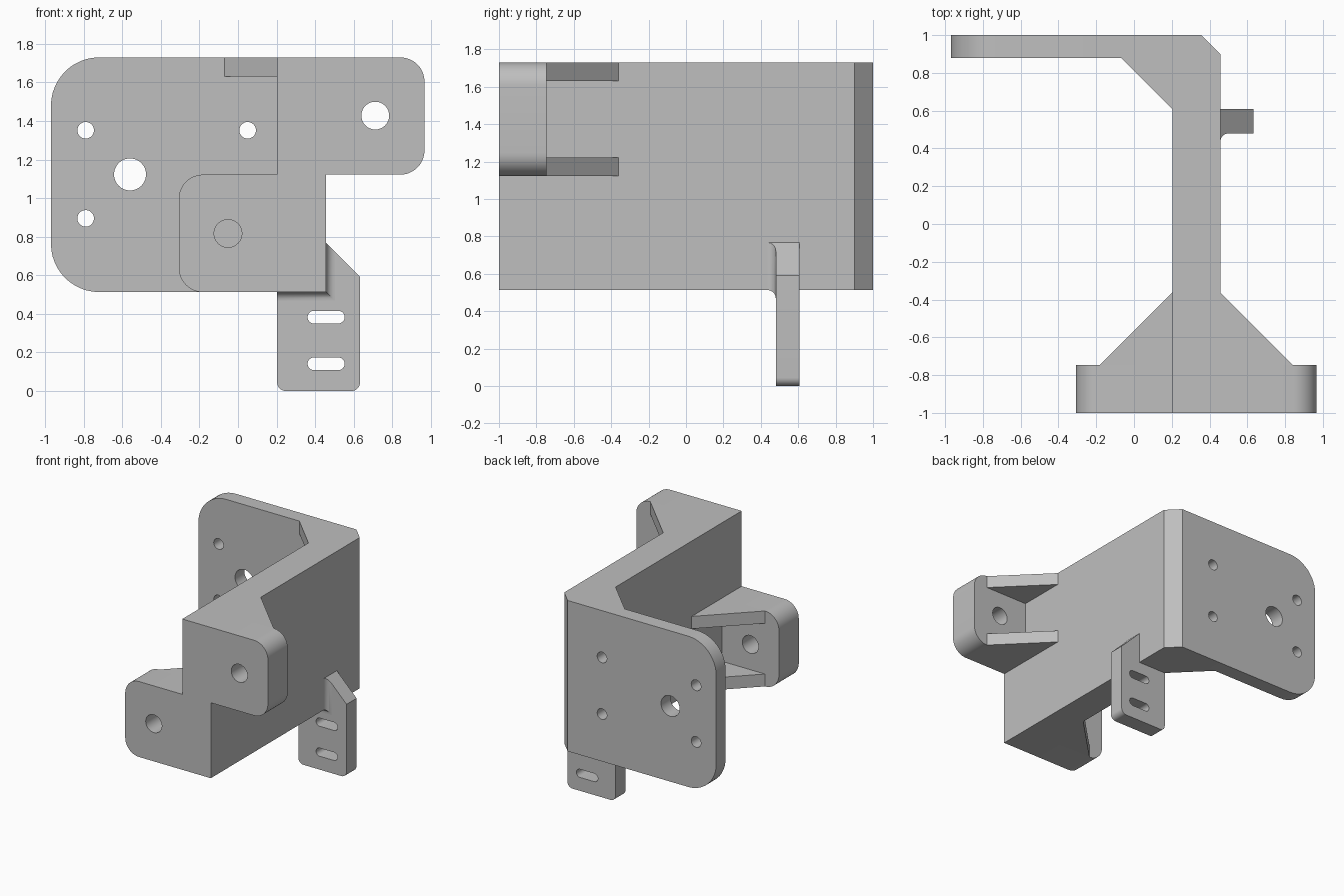
import bpy, bmesh, math
from mathutils import Vector

if "Cube" in bpy.data.objects:
    bpy.data.objects.remove(bpy.data.objects["Cube"])

grey = bpy.data.materials.new("plain grey")
grey.use_nodes = True
colour = (0.52, 0.52, 0.52, 1)
grey.diffuse_color = colour
grey.node_tree.nodes["Principled BSDF"].inputs["Base Color"].default_value = colour


def rounded(corners, steps=12):
    """Outline from (a, b, radius) corners; rounded corners are square ones."""
    pts = []
    for i, (a, b, r) in enumerate(corners):
        p = Vector((a, b))
        if not r:
            pts.append(p)
            continue
        u = (Vector(corners[i - 1][:2]) - p).normalized()
        v = (Vector(corners[(i + 1) % len(corners)][:2]) - p).normalized()
        centre = p + r * (u + v)
        for k in range(steps + 1):
            t = math.pi / 2 * k / steps
            q = centre - r * (v * math.cos(t) + u * math.sin(t))
            if not pts or (q - pts[-1]).length > 1e-5:
                pts.append(q)
    if (pts[0] - pts[-1]).length < 1e-5:
        pts.pop()
    return pts


def slot(a, b, half_w, r):
    return rounded([(a - half_w, b - r, r), (a + half_w, b - r, r),
                    (a + half_w, b + r, r), (a - half_w, b + r, r)])


def hole(a, b, r):
    return slot(a, b, r, r)


def finish(name, bm):
    bmesh.ops.remove_doubles(bm, verts=bm.verts, dist=1e-5)
    bmesh.ops.recalc_face_normals(bm, faces=bm.faces)
    mesh = bpy.data.meshes.new(name)
    bm.to_mesh(mesh)
    bm.free()
    mesh.materials.append(grey)
    obj = bpy.data.objects.new(name, mesh)
    bpy.context.collection.objects.link(obj)
    bpy.ops.object.select_all(action="DESELECT")
    obj.select_set(True)
    bpy.context.view_layer.objects.active = obj
    bpy.ops.object.shade_smooth_by_angle(angle=math.radians(30))
    return obj


def prism(name, outline, lo, hi, holes=(), upright=True):
    """Extrude an outline with holes along y (upright) or along z."""
    curve = bpy.data.curves.new(name + " profile", "CURVE")
    curve.dimensions = "2D"
    curve.fill_mode = "BOTH"
    curve.extrude = (hi - lo) / 2
    for loop in [outline, *holes]:
        spline = curve.splines.new("POLY")
        spline.points.add(len(loop) - 1)
        for point, p in zip(spline.points, loop):
            point.co = (p[0], p[1], 0, 1)
        spline.use_cyclic_u = True
    temp = bpy.data.objects.new(name + " profile", curve)
    bpy.context.collection.objects.link(temp)
    bpy.context.view_layer.update()
    source = bpy.data.meshes.new_from_object(
        temp.evaluated_get(bpy.context.evaluated_depsgraph_get()))
    bm = bmesh.new()
    bm.from_mesh(source)
    bpy.data.objects.remove(temp)
    bpy.data.curves.remove(curve)
    bpy.data.meshes.remove(source)
    for v in bm.verts:
        a, b, c = v.co
        c += (lo + hi) / 2
        v.co = (a, c, b) if upright else (a, b, c)
    return finish(name, bm)


LEFT, RIGHT = 0.203, 0.457          # web sides
BOTTOM, TOP, MID = 0.513, 1.73, 1.122
RIB = 0.1                           # gusset thickness

# central web with one chamfered rear edge
prism("web", [(LEFT, -1), (RIGHT, -1), (RIGHT, 0.9), (0.357, 1), (LEFT, 1)],
      BOTTOM, TOP, upright=False)

# large rear plate with four bolt holes and a big bore
prism("rear_plate",
      rounded([(LEFT, BOTTOM, 0), (LEFT, TOP, 0), (-0.97, TOP, 0.25), (-0.97, BOTTOM, 0.25)]),
      0.88, 1,
      [hole(x, z, 0.043) for x in (-0.79, 0.05) for z in (0.895, 1.352)]
      + [hole(-0.56, 1.123, 0.083)])

# two front flanges
prism("front_upper_flange",
      rounded([(RIGHT, MID, 0), (0.967, MID, 0.125), (0.967, TOP, 0.125), (RIGHT, TOP, 0)]),
      -1, -0.747, [hole(0.712, 1.428, 0.072)])
prism("front_lower_flange",
      rounded([(LEFT, BOTTOM, 0), (LEFT, MID, 0), (-0.307, MID, 0.125), (-0.307, BOTTOM, 0.125)]),
      -1, -0.747, [hole(-0.052, 0.817, 0.072)])

# paired triangular gussets behind each plate
for name, x, y, dx, dy, low, high in (
        ("rear_gusset", LEFT, 0.88, -0.272, -0.272, BOTTOM, TOP),
        ("upper_gusset", RIGHT, -0.747, 0.385, 0.385, MID, TOP),
        ("lower_gusset", LEFT, -0.747, -0.385, 0.385, BOTTOM, MID)):
    triangle = [(x, y), (x + dx, y), (x, y + dy)]
    prism(name + "_bottom", triangle, low, low + RIB, upright=False)
    prism(name + "_top", triangle, high - RIB, high, upright=False)

# hanging tab with two slots
TAB_FRONT, TAB_TOP = 0.48, 0.767
prism("slotted_tab",
      rounded([(LEFT, 0, 0.045), (0.633, 0, 0.045), (0.633, TAB_TOP + RIGHT - 0.633, 0),
               (RIGHT, TAB_TOP, 0), (RIGHT, BOTTOM, 0), (LEFT, BOTTOM, 0)]),
      TAB_FRONT, 0.608, [slot(0.457, z, 0.096, 0.033) for z in (0.141, 0.383)])

# concave fillet where the tab meets the web, mitred at the corner
R = 0.045
section = [(0, TAB_FRONT)]
for k in range(9):
    t = math.pi / 2 * k / 8
    section.append((R * (1 - math.sin(t)), TAB_FRONT - R * (1 - math.cos(t))))
bm = bmesh.new()
rings = []
for path in (lambda d: (LEFT, BOTTOM - d), lambda d: (RIGHT + d, BOTTOM - d),
             lambda d: (RIGHT + d, TAB_TOP - d)):
    rings.append([bm.verts.new((path(d)[0], y, path(d)[1])) for d, y in section])
for a, b in zip(rings, rings[1:]):
    for i in range(len(section)):
        j = (i + 1) % len(section)
        bm.faces.new((a[i], a[j], b[j], b[i]))
bm.faces.new(rings[0])
bm.faces.new(rings[-1])
finish("tab_fillet", bm)
